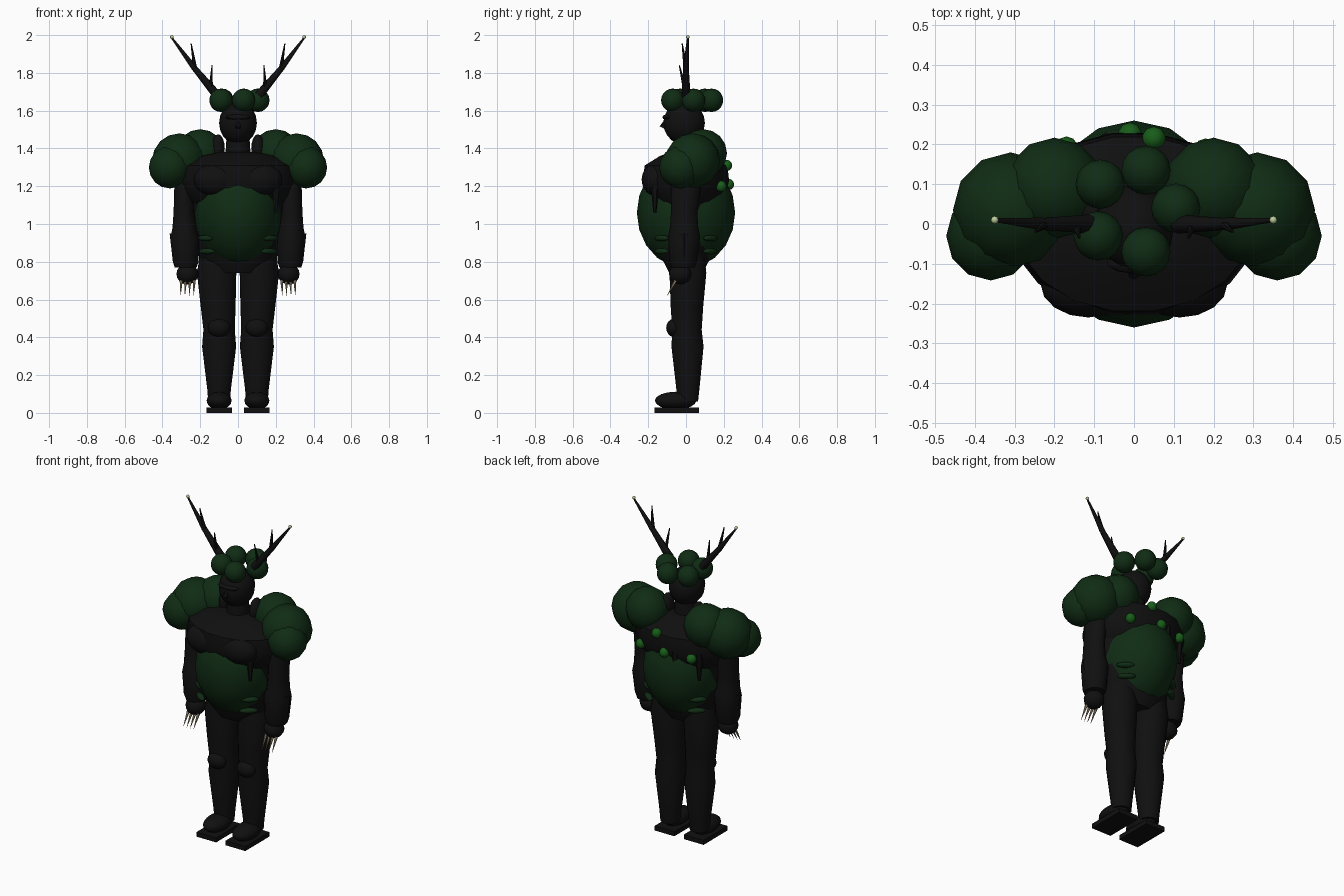
import bpy, math
from mathutils import Vector

if "Cube" in bpy.data.objects:
    bpy.data.objects.remove(bpy.data.objects["Cube"])


def mat(name, rgb):
    m = bpy.data.materials.new(name)
    m.diffuse_color = (*rgb, 1)
    m.use_nodes = True
    m.node_tree.nodes["Principled BSDF"].inputs["Base Color"].default_value = m.diffuse_color
    return m


BARK = mat("dark bark", (0.0052, 0.005, 0.005))
MOSS = mat("dark moss", (0.005, 0.025, 0.007))
GLOW = mat("bright fungus", (0.009, 0.11, 0.010))
BONE = mat("bone claw", (0.30, 0.24, 0.15))
TIP = mat("pale tip", (0.50, 0.60, 0.32))


def finish(name, material, smooth=40):
    ob = bpy.context.object
    ob.name = name
    ob.data.materials.append(material)
    if smooth:
        bpy.ops.object.shade_smooth_by_angle(angle=math.radians(smooth))
    return ob


def ball(name, loc, size, material, seg=16, rings=10):
    bpy.ops.mesh.primitive_uv_sphere_add(segments=seg, ring_count=rings, location=loc)
    bpy.context.object.scale = size if isinstance(size, tuple) else (size,) * 3
    bpy.ops.object.transform_apply(location=False, rotation=False)
    return finish(name, material, 60)


def limb(name, a, b, r1, r2, material, seg=12):
    a, b = Vector(a), Vector(b)
    d = b - a
    bpy.ops.mesh.primitive_cone_add(vertices=seg, radius1=r1, radius2=r2,
                                    depth=d.length, location=(a + b) / 2)
    bpy.context.object.rotation_euler = d.to_track_quat('Z', 'Y').to_euler()
    return finish(name, material, 50)


def box(name, loc, size, material):
    bpy.ops.mesh.primitive_cube_add(size=1, location=loc)
    bpy.context.object.scale = size
    bpy.ops.object.transform_apply(location=False, rotation=False)
    return finish(name, material, 0)


def loft(name, rings, material, seg=18):
    """Stack of ellipses given as (z, x centre, y centre, x radius, y radius)."""
    verts, faces = [], []
    for z, cx, cy, rx, ry in rings:
        for i in range(seg):
            t = 2 * math.pi * i / seg
            verts.append((cx + rx * math.cos(t), cy + ry * math.sin(t), z))
    for k in range(len(rings) - 1):
        for i in range(seg):
            j = (i + 1) % seg
            faces.append((k * seg + i, k * seg + j, (k + 1) * seg + j, (k + 1) * seg + i))
    faces.append(tuple(reversed(range(seg))))
    faces.append(tuple(range((len(rings) - 1) * seg, len(rings) * seg)))
    me = bpy.data.meshes.new(name)
    me.from_pydata(verts, [], faces)
    ob = bpy.data.objects.new(name, me)
    bpy.context.collection.objects.link(ob)
    bpy.ops.object.select_all(action='DESELECT')
    bpy.context.view_layer.objects.active = ob
    ob.select_set(True)
    return finish(name, material, 50)


# Torso: pelvis, waist, chest and mossy belly
loft("waist", [(0.74, 0, 0, 0.13, 0.09), (0.82, 0, 0, 0.205, 0.13), (0.95, 0, 0, 0.22, 0.16),
               (1.12, 0, 0, 0.25, 0.17)], BARK)
loft("chest", [(1.10, 0, 0, 0.24, 0.17), (1.15, 0, 0, 0.28, 0.21), (1.23, 0, 0, 0.315, 0.232),
               (1.31, 0, 0, 0.30, 0.222), (1.36, 0, 0, 0.20, 0.14), (1.38, 0, 0, 0.10, 0.08)], BARK)
ball("moss_belly", (0, 0, 1.06), (0.235, 0.26, 0.295), MOSS, 16, 10)

# Neck, head, brow and nose
limb("neck", (0, 0, 1.32), (0, 0, 1.47), 0.07, 0.06, BARK)
ball("head", (0, -0.01, 1.535), (0.10, 0.11, 0.115), BARK)
ball("brow", (0, -0.095, 1.565), (0.07, 0.03, 0.016), BARK, 10, 6)
limb("nose", (0, -0.105, 1.55), (0, -0.125, 1.51), 0.008, 0.016, BARK, 6)

# Ring of moss balls on the head
for x, y in ((0.03, 0.135), (-0.085, 0.10), (0.105, 0.04), (-0.09, -0.03), (0.03, -0.07)):
    ball("crown_moss", (x, y, 1.655), 0.062, MOSS)

# Fungus dots on the back
for x, y, z in ((0.05, 0.215, 1.31), (0.18, 0.185, 1.20), (-0.01, 0.225, 1.21), (-0.17, 0.19, 1.20)):
    ball("back_fungus", (x, y, z), 0.03, GLOW, 10, 6)

# Hanging bark spikes
for x, y in ((0.20, -0.165), (-0.07, 0.205), (-0.20, 0.155)):
    limb("bark_spike", (x, y, 1.23), (x, y, 1.06), 0.025, 0.008, BARK, 6)

for s in (-1, 1):
    # Chest plate
    ball("pectoral", (s * 0.115, -0.15, 1.235), (0.12, 0.085, 0.09), BARK)
    ball("neck_muscle", (s * 0.105, 0.03, 1.40), (0.035, 0.05, 0.075), BARK, 12, 8)

    # Mossy shoulder clumps
    for x, y, z, r in ((0.20, 0.09, 1.375, 0.127), (0.31, 0.035, 1.335, 0.145),
                       (0.36, -0.03, 1.30, 0.112)):
        ball("shoulder_moss", (s * x, y, z), r, MOSS, 12, 8)

    # Arm, forearm guard and hand
    loft("arm", [(0.77, s * 0.277, -0.015, 0.058, 0.062), (0.80, s * 0.277, -0.015, 0.068, 0.072),
                 (0.93, s * 0.28, -0.01, 0.076, 0.085), (0.98, s * 0.283, -0.01, 0.064, 0.075),
                 (1.06, s * 0.285, -0.01, 0.056, 0.07), (1.20, s * 0.285, 0, 0.052, 0.08),
                 (1.34, s * 0.27, 0.01, 0.05, 0.07)], BARK, 12)
    limb("forearm_guard", (s * 0.325, -0.01, 0.82), (s * 0.33, -0.01, 0.95), 0.022, 0.032, BARK, 6)
    ball("hand", (s * 0.268, -0.03, 0.735), (0.058, 0.06, 0.055), BARK, 12, 8)
    for i in range(4):
        x = s * (0.232 + 0.023 * i)
        limb("claw", (x, -0.055, 0.70), (x + s * 0.003, -0.10, 0.62), 0.009, 0.0005, BONE, 6)

    # Mossy strips around the hips
    for y in (-0.13, 0.13):
        for x, z in ((0.17, 0.925), (0.165, 0.855)):
            strip = ball("hip_moss", (s * x, y, z), (0.055, 0.02, 0.016), MOSS, 10, 6)
            strip.rotation_euler.z = s * (0.7 if y < 0 else -0.7)

    # Leg, knee and foot
    loft("leg", [(0.06, s * 0.10, 0.01, 0.058, 0.055), (0.12, s * 0.10, 0.01, 0.062, 0.062),
                 (0.35, s * 0.10, 0.008, 0.09, 0.087), (0.44, s * 0.10, 0.005, 0.083, 0.08),
                 (0.56, s * 0.105, 0.005, 0.092, 0.088), (0.74, s * 0.113, 0.01, 0.104, 0.10),
                 (0.84, s * 0.112, 0.01, 0.09, 0.09)], BARK, 14)
    ball("knee", (s * 0.10, -0.06, 0.45), (0.06, 0.045, 0.05), BARK, 12, 8)
    ball("foot", (s * 0.10, -0.055, 0.065), (0.068, 0.11, 0.047), BARK, 14, 8)
    box("sole", (s * 0.10, -0.05, 0.014), (0.135, 0.235, 0.028), BARK)

    # Antler with two prongs and a pale tip
    a, b, c = (s * 0.11, 0.0, 1.68), (s * 0.23, 0.0, 1.825), (s * 0.35, 0.01, 1.985)
    limb("antler_base", a, b, 0.024, 0.015, BARK, 8)
    limb("antler_beam", b, c, 0.016, 0.005, BARK, 8)
    limb("antler_prong", (s * 0.225, 0.0, 1.81), (s * 0.248, -0.02, 1.955), 0.013, 0.003, BARK, 6)
    limb("antler_prong", (s * 0.145, -0.005, 1.71), (s * 0.137, -0.035, 1.84), 0.012, 0.003, BARK, 6)
    ball("antler_tip", (s * 0.35, 0.01, 1.99), 0.010, TIP, 8, 6)
